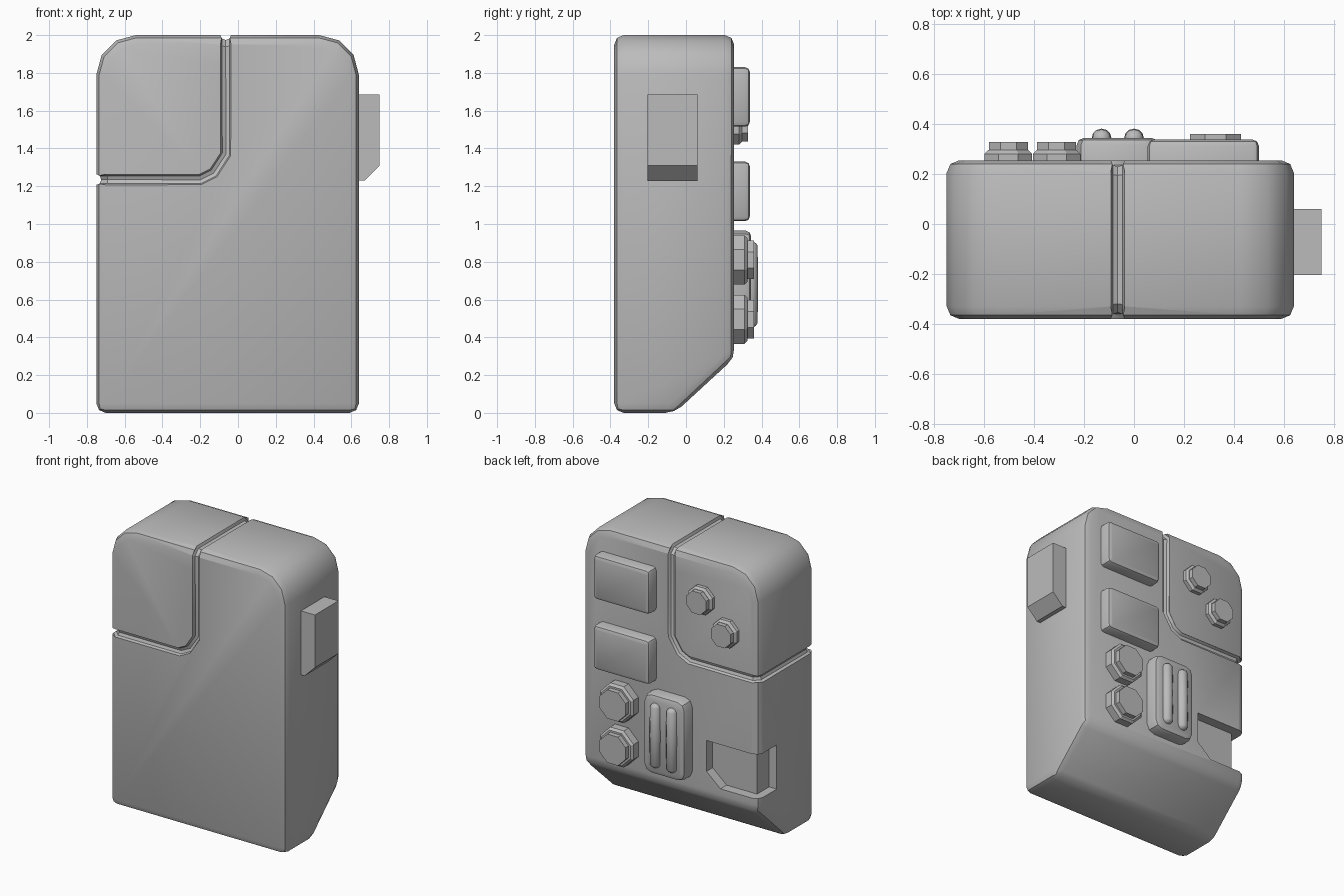
import bpy, bmesh, math
from mathutils import Vector, Matrix

if "Cube" in bpy.data.objects:
    bpy.data.objects.remove(bpy.data.objects["Cube"])

grey = bpy.data.materials.new("plain grey")
grey.use_nodes = True
GREY = (0.5, 0.5, 0.5, 1)
grey.diffuse_color = GREY
grey.node_tree.nodes["Principled BSDF"].inputs["Base Color"].default_value = GREY

BACK, FRONT = 0.255, -0.38


def finish(bm, name, smooth=True):
    bmesh.ops.recalc_face_normals(bm, faces=bm.faces)
    mesh = bpy.data.meshes.new(name)
    bm.to_mesh(mesh)
    bm.free()
    obj = bpy.data.objects.new(name, mesh)
    bpy.context.collection.objects.link(obj)
    mesh.materials.append(grey)
    if smooth:
        shade(obj)
    return obj


def shade(obj):
    bpy.ops.object.select_all(action="DESELECT")
    obj.select_set(True)
    bpy.context.view_layer.objects.active = obj
    bpy.ops.object.shade_smooth_by_angle(angle=math.radians(35))


def prism(outline, y0, y1):
    """Extrude an x-z outline along y."""
    bm = bmesh.new()
    face = bm.faces.new([bm.verts.new((x, y0, z)) for x, z in outline])
    out = bmesh.ops.extrude_face_region(bm, geom=[face])
    moved = [v for v in out["geom"] if isinstance(v, bmesh.types.BMVert)]
    bmesh.ops.translate(bm, verts=moved, vec=(0, y1 - y0, 0))
    bmesh.ops.recalc_face_normals(bm, faces=bm.faces)
    return bm


def round_edges(bm, width, segments, choose):
    edges = [e for e in bm.edges if choose(e)]
    bmesh.ops.bevel(bm, geom=edges, offset=width, segments=segments,
                    profile=0.5, affect="EDGES", clamp_overlap=True)


def sharp(e):
    return e.calc_face_angle(0) > math.radians(35)


def arc(cx, cz, r, start, end, steps):
    angles = [math.radians(start + (end - start) * i / steps) for i in range(steps + 1)]
    return [(cx + r * math.cos(a), cz + r * math.sin(a)) for a in angles]


def ngon(cx, cz, apothem):
    r = apothem / math.cos(math.pi / 8)
    return arc(cx, cz, r, 22.5, 337.5, 7)


def cut(obj, cutter):
    mod = obj.modifiers.new("cut", "BOOLEAN")
    mod.operation, mod.solver, mod.object = "DIFFERENCE", "EXACT", cutter
    cutter.hide_render = True
    bpy.context.view_layer.update()
    mesh = bpy.data.meshes.new_from_object(
        obj.evaluated_get(bpy.context.evaluated_depsgraph_get()))
    obj.modifiers.clear()
    obj.data = mesh
    bpy.data.objects.remove(cutter)


# Body with rounded top corners and a sloped lower back
outline = [(-0.75, 0), (0.64, 0)]
outline += arc(0.43, 1.79, 0.21, 0, 90, 3) + arc(-0.54, 1.79, 0.21, 90, 180, 3)
bm = prism(outline, FRONT, BACK)
bmesh.ops.bisect_plane(bm, geom=bm.verts[:] + bm.edges[:] + bm.faces[:],
                       plane_co=(0, -0.06, 0), plane_no=(0, 0.29, -0.315),
                       clear_outer=True)
bmesh.ops.holes_fill(bm, edges=[e for e in bm.edges if e.is_boundary])
bmesh.ops.recalc_face_normals(bm, faces=bm.faces)
round_edges(bm, 0.05, 2, sharp)
body = finish(bm, "body", False)

# Groove around the upper right quarter, swept along a closed loop
line = [(-0.75, 1.235), (-0.7, 1.235), (-0.2, 1.235), (-0.13, 1.27), (-0.065, 1.37),
        (-0.065, 1.95), (-0.065, 2)]


def depth(i, y, inset):
    return y + inset if i in (0, len(line) - 1) else y


loop = [(x, depth(i, FRONT, 0.05), z) for i, (x, z) in enumerate(line)]
loop += [(x, depth(i, BACK, -0.05), z) for i, (x, z) in reversed(list(enumerate(line)))]
curve = bpy.data.curves.new("groove_path", "CURVE")
curve.dimensions = "3D"
curve.bevel_depth, curve.bevel_resolution = 0.028, 2
spline = curve.splines.new("POLY")
spline.points.add(len(loop) - 1)
for p, co in zip(spline.points, loop):
    p.co = (*co, 1)
spline.use_cyclic_u = True
path = bpy.data.objects.new("groove_path", curve)
bpy.context.collection.objects.link(path)
bpy.context.view_layer.update()
tube = bpy.data.meshes.new_from_object(
    path.evaluated_get(bpy.context.evaluated_depsgraph_get()))
bpy.data.objects.remove(path)
groove = bpy.data.objects.new("groove_cutter", tube)
bpy.context.collection.objects.link(groove)
cut(body, groove)

# Corner recess on the right side of the back: a shallow step on both faces
pocket = [(-0.34, 0.7), (-0.34, 0.48), (-0.45, 0.385), (-0.9, 0.385), (-0.9, 0.7)]
cut(body, finish(prism(pocket, BACK - 0.07, 0.5), "back_cutter", False))
side = [(-0.69, 0.7), (-0.69, 0.385), (-0.9, 0.385), (-0.9, 0.7)]
cut(body, finish(prism(side, 0.05, 0.5), "side_cutter", False))
body.data.materials.clear()
body.data.materials.append(grey)
shade(body)

# Side tab with a chamfered lower corner
tab = [(0.6, 1.23), (0.67, 1.23), (0.75, 1.31), (0.75, 1.685), (0.6, 1.685)]
finish(prism(tab, -0.205, 0.06), "side_tab", False)


def pad(name, x0, x1, z0, z1, top, corner, soft):
    """Raised rounded plate on the back."""
    bm = prism([(x0, z0), (x1, z0), (x1, z1), (x0, z1)], BACK - 0.02, top)
    round_edges(bm, corner, 2, lambda e: abs(e.verts[0].co.y - e.verts[1].co.y) > 0.01)
    round_edges(bm, soft, 2, lambda e: all(v.co.y > top - 0.001 for v in e.verts))
    finish(bm, name)


# Two back pads and the slotted plate
pad("upper_pad", 0.055, 0.5, 1.515, 1.83, 0.338, 0.025, 0.025)
pad("lower_pad", 0.055, 0.5, 1.015, 1.33, 0.338, 0.025, 0.025)
pad("ribbed_plate", -0.23, 0.1, 0.395, 0.965, 0.345, 0.06, 0.03)

# Rounded ribs on the plate
for i, x in enumerate((-0.13, 0.0)):
    bm = bmesh.new()
    bmesh.ops.create_uvsphere(bm, u_segments=12, v_segments=8, radius=0.04)
    for v in bm.verts:
        v.co.z += math.copysign(0.19, v.co.z) if abs(v.co.z) > 0.001 else 0
    bmesh.ops.translate(bm, verts=bm.verts, vec=(x, 0.342, 0.68))
    finish(bm, f"rib_{i + 1}")


def knob(name, x, z, r_base, r_cap, y_base, y_cap):
    """Eight-sided base with a chamfered rim and a narrower cap."""
    bm = prism(ngon(x, z, r_base), BACK - 0.02, y_base)
    round_edges(bm, 0.015, 1, lambda e: all(v.co.y > y_base - 0.001 for v in e.verts))
    finish(bm, name + "_base", False)
    bm = prism(ngon(x, z, r_cap), BACK, y_cap)
    finish(bm, name + "_cap", False)


# Octagonal knobs
for i, z in enumerate((0.81, 0.495)):
    knob(f"large_knob_{i + 1}", 0.327, z, 0.13, 0.102, 0.325, 0.36)
for i, (x, z) in enumerate(((-0.31, 1.7), (-0.503, 1.515))):
    knob(f"small_knob_{i + 1}", x, z, 0.095, 0.078, 0.296, 0.328)
